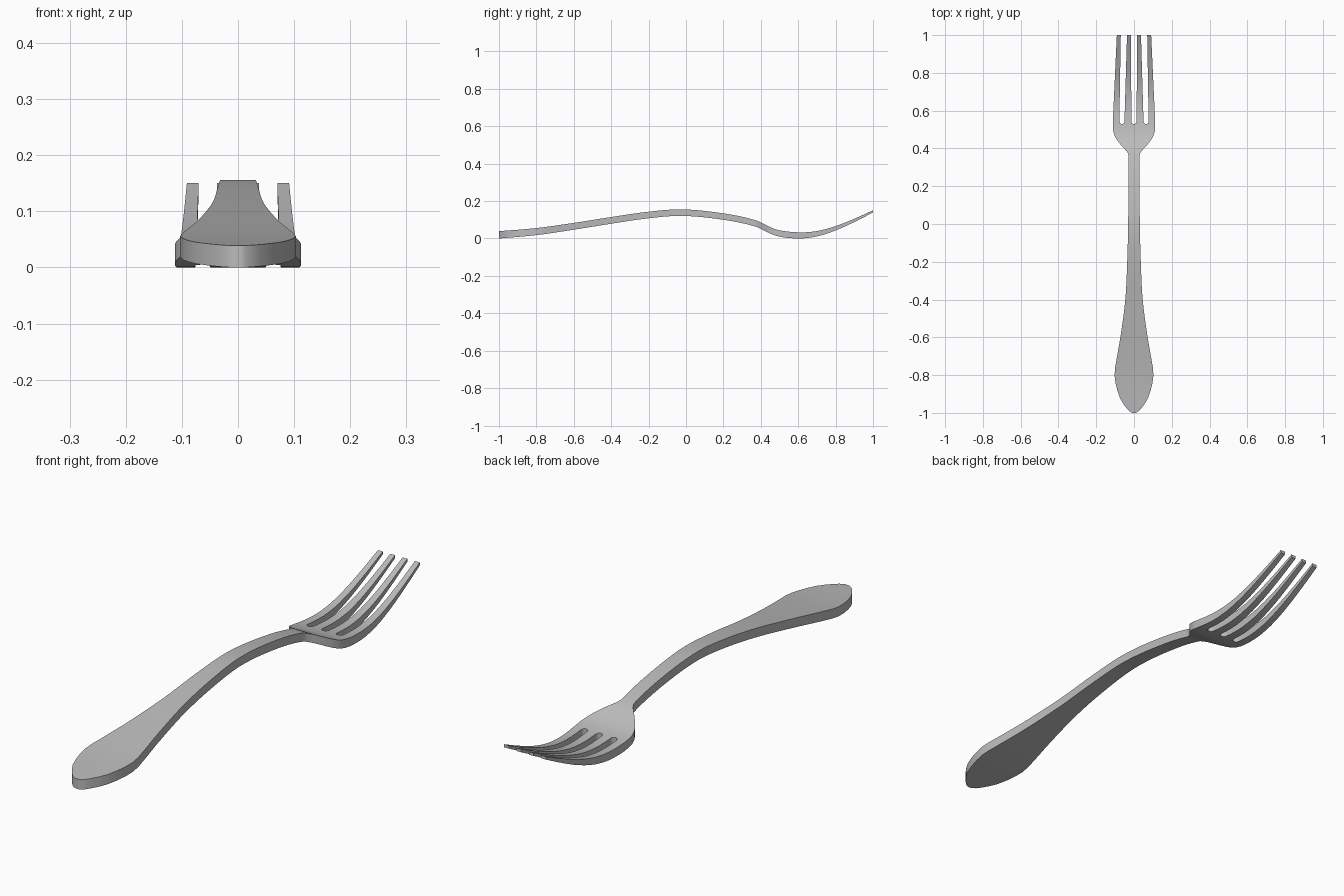
import bpy
import bmesh
from math import sqrt

cube = bpy.data.objects.get("Cube")
if cube:
    bpy.data.objects.remove(cube, do_unlink=True)


def curve(points):
    """Smooth function of y through (y, value) points."""
    def slope(i):
        a, b = points[max(i - 1, 0)], points[min(i + 1, len(points) - 1)]
        return (b[1] - a[1]) / (b[0] - a[0])

    def value(y):
        i = 0
        while i < len(points) - 2 and y > points[i + 1][0]:
            i += 1
        (y0, v0), (y1, v1) = points[i], points[i + 1]
        h = y1 - y0
        t = min(max((y - y0) / h, 0), 1)
        s = 1 - t
        return (v0 * s * s * (1 + 2 * t) + v1 * t * t * (3 - 2 * t)
                + h * t * s * (slope(i) * s - slope(i + 1) * t))
    return value


# Side profile, thickness and plan outline along the length
bottom = curve([(-1, 0), (-.8, .018), (-.6, .047), (-.4, .079), (-.2, .108),
                (-.02, .121), (.2, .1), (.37, .064), (.48, .015), (.6, 0),
                (.7, .011), (.8, .043), (.9, .088), (1, .139)])
thickness = curve([(-1, .039), (-.5, .036), (.37, .034), (.6, .033),
                   (.75, .026), (1, .012)])
half_width = curve([(-1, .008), (-.99, .026), (-.95, .058), (-.9, .083),
                    (-.8, .103), (-.72, .093), (-.6, .072), (-.4, .046),
                    (-.2, .036), (0, .031), (.35, .028), (.375, .032),
                    (.41, .062), (.45, .094), (.49, .11), (.54, .112)])

# Columns across the fork: (root x, tip x, slot depth); slots are rounded
ROOT, OUTER = .543, .112
SLOTS = [(-.064, -.0535), (0, 0), (.064, .0535)]
columns = [(-OUTER, -.091, 0)]
for root, tip in SLOTS:
    for t in (-1, -.8, -.4, 0, .4, .8, 1):
        columns.append((root + t * .0135, tip + t * .0165, .014 * sqrt(1 - t * t)))
columns.append((OUTER, .091, 0))
last = len(columns) - 1
tine_gaps = [0] + [7 * k for k in range(1, 4)]

body_rows = [-1, -.997, -.99, -.975, -.95, -.92]
body_rows += [-.88 + .04 * i for i in range(31)]
body_rows += [.35, .365, .38, .395, .41, .43, .45, .47, .49, .51]
tine_rows = [ROOT + (1 - ROOT) * i / 14 for i in range(1, 15)]

bm = bmesh.new()


def add_row(y, place):
    """Upper and lower vertices of one cross-section."""
    row = []
    for col in columns:
        x, vy = place(col, y)
        z = bottom(vy)
        row.append((bm.verts.new((x, vy, z + thickness(vy))),
                    bm.verts.new((x, vy, z))))
    return row


def body_place(col, y):
    return col[0] / OUTER * half_width(y), y


def root_place(col, y):
    return col[0], y - col[2]


def tine_place(col, y):
    t = (y - ROOT) / (1 - ROOT)
    return col[0] + (col[1] - col[0]) * t, y


# Handle, neck and head, then the tines
rows = [add_row(y, body_place) for y in body_rows]
rows.append(add_row(ROOT, root_place))
solid_rows = len(rows) - 1
rows += [add_row(y, tine_place) for y in tine_rows]
for r, (a, b) in enumerate(zip(rows, rows[1:])):
    for j in range(last) if r < solid_rows else tine_gaps:
        bm.faces.new((a[j][0], a[j + 1][0], b[j + 1][0], b[j][0]))
        bm.faces.new((a[j][1], b[j][1], b[j + 1][1], a[j + 1][1]))

# Side walls join each open upper edge to the lower one
partner = {up: low for row in rows for up, low in row}
for e in [e for e in bm.edges if e.is_boundary and e.verts[0] in partner]:
    p, q = e.verts
    bm.faces.new((p, q, partner[q], partner[p]))
bmesh.ops.delete(bm, geom=[v for v in bm.verts if not v.link_faces], context="VERTS")
bmesh.ops.recalc_face_normals(bm, faces=bm.faces)

mesh = bpy.data.meshes.new("fork")
bm.to_mesh(mesh)
bm.free()
fork = bpy.data.objects.new("fork", mesh)
bpy.context.collection.objects.link(fork)

# Plain steel grey
steel = bpy.data.materials.new("steel grey")
steel.use_nodes = True
steel.diffuse_color = (.5, .5, .5, 1)
steel.node_tree.nodes["Principled BSDF"].inputs["Base Color"].default_value = (.5, .5, .5, 1)
mesh.materials.append(steel)

bpy.context.view_layer.objects.active = fork
fork.select_set(True)
bpy.ops.object.shade_smooth_by_angle(angle=.6)
